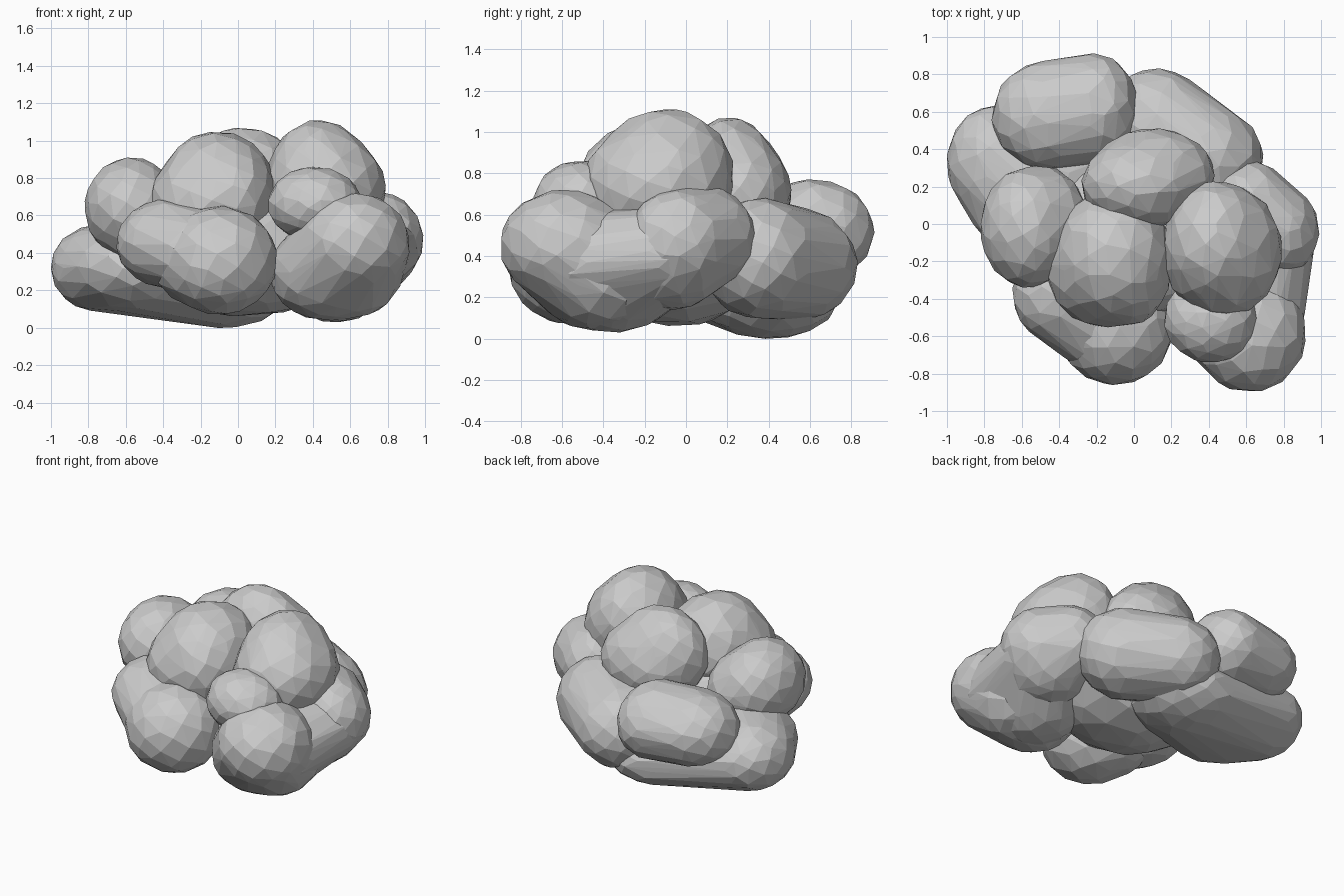
import bpy, bmesh, math, random
from mathutils import Vector

cube = bpy.data.objects.get("Cube")
if cube:
    bpy.data.objects.remove(cube)
random.seed(7)

grey = bpy.data.materials.new("cloud_grey")
grey.use_nodes = True
grey.diffuse_color = (0.6, 0.6, 0.6, 1)
grey.node_tree.nodes["Principled BSDF"].inputs["Base Color"].default_value = (0.6, 0.6, 0.6, 1)


def puff_points(centre, radii, count=95):
    """Unevenly spread points on an ellipsoid, for irregular facets."""
    spin = random.uniform(0, math.tau)
    points = []
    for i in range(count):
        z = 1 - 2 * (i + 0.5) / count
        ring = math.sqrt(1 - z * z)
        angle = spin + i * math.pi * (3 - math.sqrt(5))
        d = Vector((ring * math.cos(angle), ring * math.sin(angle), z))
        d += Vector([random.uniform(-0.08, 0.08) for _ in range(3)])
        d.normalize()
        points.append(Vector([c + r * k * 1.01 for c, r, k in zip(centre, radii, d)]))
    return points


def lump(name, *puffs):
    """Faceted convex skin around one or more ellipsoids."""
    bm = bmesh.new()
    for centre, radii in puffs:
        for p in puff_points(centre, radii):
            bm.verts.new(p)
    bmesh.ops.convex_hull(bm, input=bm.verts[:])
    bmesh.ops.delete(bm, geom=[v for v in bm.verts if not v.link_faces], context='VERTS')
    bmesh.ops.recalc_face_normals(bm, faces=bm.faces[:])
    mesh = bpy.data.meshes.new(name)
    bm.to_mesh(mesh)
    bm.free()
    mesh.materials.append(grey)
    obj = bpy.data.objects.new(name, mesh)
    bpy.context.collection.objects.link(obj)


# Upper puffs
lump("top_front_puff", ((-0.11, -0.17, 0.73), (0.31, 0.36, 0.32)),
     ((-0.16, -0.22, 0.67), (0.31, 0.33, 0.29)),
     ((-0.02, -0.22, 0.70), (0.22, 0.32, 0.29)))
lump("top_left_puff", ((0.43, -0.10, 0.80), (0.27, 0.33, 0.31)),
     ((0.47, -0.14, 0.74), (0.32, 0.36, 0.31)))
lump("top_centre_puff", ((0.03, 0.21, 0.77), (0.31, 0.24, 0.30)),
     ((0.10, 0.26, 0.70), (0.33, 0.25, 0.28)))
lump("right_puff", ((-0.57, -0.02, 0.64), (0.25, 0.32, 0.27)),
     ((-0.50, 0.00, 0.58), (0.26, 0.31, 0.27)))
lump("small_front_puff", ((0.41, -0.51, 0.66), (0.25, 0.23, 0.20)))

# Front puffs
lump("front_right_puff", ((-0.36, -0.37, 0.45), (0.29, 0.28, 0.24)),
     ((-0.19, -0.50, 0.40), (0.29, 0.28, 0.23)))
lump("front_puff", ((-0.10, -0.56, 0.36), (0.31, 0.30, 0.29)),
     ((-0.18, -0.48, 0.35), (0.28, 0.28, 0.24)))
lump("front_left_puff", ((0.62, -0.59, 0.45), (0.30, 0.31, 0.27)),
     ((0.47, -0.44, 0.30), (0.30, 0.30, 0.26)),
     ((0.60, -0.42, 0.34), (0.29, 0.31, 0.29)))

# Left side, joined underneath to the front
lump("left_puff", ((0.76, -0.04, 0.47), (0.23, 0.25, 0.25)),
     ((0.61, 0.04, 0.49), (0.25, 0.30, 0.26)),
     ((0.65, -0.08, 0.38), (0.28, 0.29, 0.24)))
lump("left_base", ((0.62, -0.48, 0.38), (0.29, 0.29, 0.24)),
     ((0.70, -0.09, 0.42), (0.27, 0.26, 0.22)),
     ((0.52, -0.35, 0.24), (0.28, 0.30, 0.21)))

# Back puffs
lump("back_right_puff", ((-0.46, 0.58, 0.52), (0.30, 0.29, 0.24)),
     ((-0.21, 0.62, 0.52), (0.23, 0.29, 0.25)))
lump("back_left_puff", ((0.12, 0.54, 0.36), (0.29, 0.29, 0.27)),
     ((0.37, 0.35, 0.39), (0.32, 0.29, 0.29)))

# Low body, sloping down under the back
lump("back_base", ((-0.75, 0.33, 0.32), (0.25, 0.30, 0.23)),
     ((-0.08, 0.40, 0.20), (0.35, 0.34, 0.20)),
     ((-0.53, 0.19, 0.33), (0.38, 0.37, 0.25)))
lump("core", ((0.05, -0.05, 0.40), (0.55, 0.45, 0.34)))
